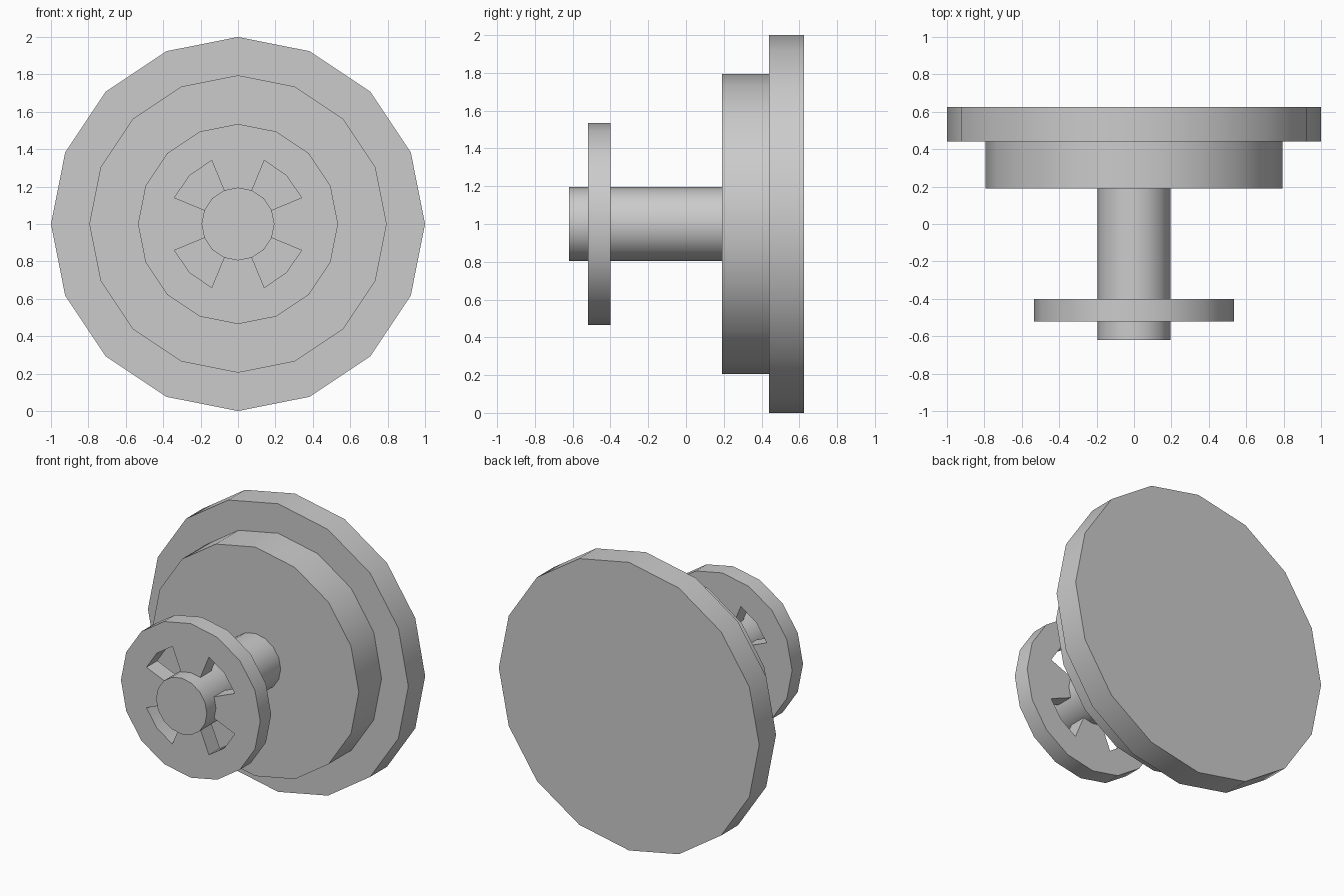
import bpy, bmesh
from math import sin, cos, pi, radians

if "Cube" in bpy.data.objects:
    bpy.data.objects.remove(bpy.data.objects["Cube"])

SIDES = 16
AXIS_Z = 1.0


def ring_point(r, y, k):
    a = 2 * pi * k / SIDES
    return (r * cos(a), y, AXIS_Z + r * sin(a))


def finish(name, bm):
    bmesh.ops.remove_doubles(bm, verts=bm.verts, dist=1e-5)
    bmesh.ops.recalc_face_normals(bm, faces=bm.faces)
    mesh = bpy.data.meshes.new(name)
    bm.to_mesh(mesh)
    bm.free()
    obj = bpy.data.objects.new(name, mesh)
    bpy.context.collection.objects.link(obj)
    bpy.ops.object.select_all(action='DESELECT')
    obj.select_set(True)
    bpy.context.view_layer.objects.active = obj
    bpy.ops.object.shade_smooth_by_angle(angle=radians(30))
    return obj


# Shaft and stepped disc, turned from one (radius, y) profile
def lathe(name, profile):
    bm = bmesh.new()
    rings = [[bm.verts.new(ring_point(r, y, k)) for k in range(SIDES)]
             for r, y in profile]
    for a, b in zip(rings, rings[1:]):
        for k in range(SIDES):
            n = (k + 1) % SIDES
            bm.faces.new((a[k], a[n], b[n], b[k]))
    bm.faces.new(rings[0])
    bm.faces.new(rings[-1])
    return finish(name, bm)


lathe("shaft_and_stepped_disc", [
    (0.195, -0.62), (0.195, 0.19), (0.795, 0.19),
    (0.795, 0.44), (1.0, 0.44), (1.0, 0.625)])


# Front flange: outer rim joined to the shaft by four spokes, open windows between
def flange(name, y0, y1, r_in, r_mid, r_out):
    bm = bmesh.new()
    radii = (r_in, r_mid, r_out)
    grid = [[bm.verts.new(ring_point(r, y0, k)) for k in range(SIDES)] for r in radii]
    for k in range(SIDES):
        n = (k + 1) % SIDES
        bm.faces.new((grid[1][k], grid[1][n], grid[2][n], grid[2][k]))
        if k % 4 in (0, 3):
            bm.faces.new((grid[0][k], grid[0][n], grid[1][n], grid[1][k]))
    # drop points left over in the middle of each window
    bmesh.ops.delete(bm, geom=[v for v in bm.verts if not v.link_faces], context='VERTS')
    front = bm.faces[:]
    ext = bmesh.ops.extrude_face_region(bm, geom=front, use_keep_orig=True)
    moved = [e for e in ext["geom"] if isinstance(e, bmesh.types.BMVert)]
    bmesh.ops.translate(bm, verts=moved, vec=(0, y1 - y0, 0))
    return finish(name, bm)


flange("spoked_flange", -0.52, -0.40, 0.16, 0.367, 0.535)
